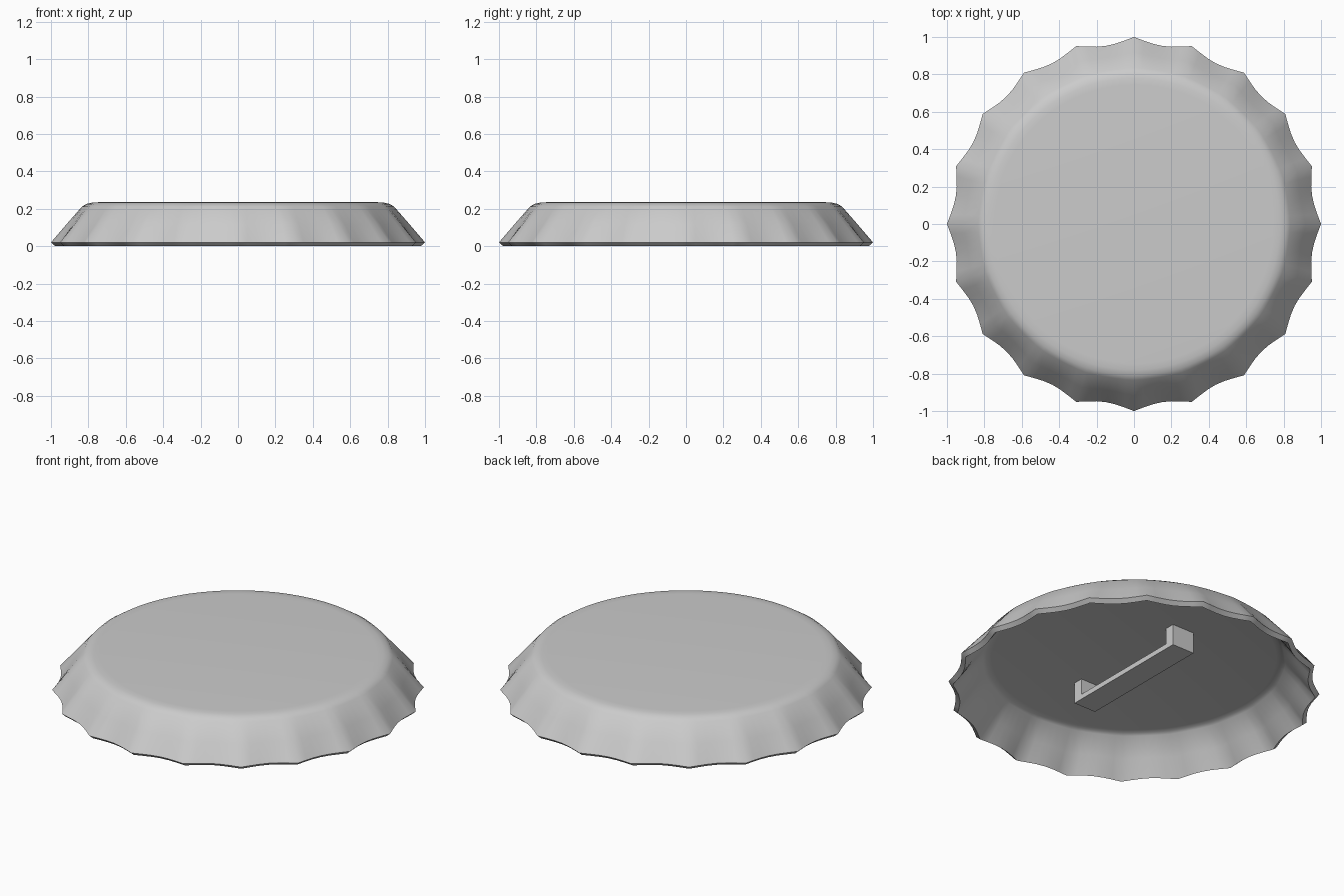
import bpy, bmesh
from math import sin, cos, pi, radians

if "Cube" in bpy.data.objects:
    bpy.data.objects.remove(bpy.data.objects["Cube"])

FLUTES, STEPS = 20, 6
N = FLUTES * STEPS

# Cap section (radius, height, scallop depth): outer top -> rim -> inner floor
SECTION = [
    (0.745, 0.235, 0), (0.78, 0.233, 0), (0.81, 0.226, 0.001), (0.835, 0.211, 0.004),
    (0.918, 0.116, 0.018), (1.0, 0.020, 0.036),
    (0.977, 0.0, 0.036), (0.897, 0.095, 0.018),
    (0.815, 0.190, 0.004), (0.795, 0.200, 0.001), (0.765, 0.205, 0),
]


def finish(bm, name):
    bmesh.ops.recalc_face_normals(bm, faces=bm.faces)
    mesh = bpy.data.meshes.new(name)
    bm.to_mesh(mesh)
    bm.free()
    obj = bpy.data.objects.new(name, mesh)
    bpy.context.collection.objects.link(obj)
    return obj


# Fluted cap shell
bm = bmesh.new()
rings = []
for radius, z, depth in SECTION:
    ring = []
    for i in range(N):
        a = 2 * pi * i / N
        r = radius - depth * sin(pi * (i % STEPS) / STEPS)
        ring.append(bm.verts.new((r * cos(a), r * sin(a), z)))
    rings.append(ring)
for lower, upper in zip(rings, rings[1:]):
    for i in range(N):
        j = (i + 1) % N
        bm.faces.new((lower[i], lower[j], upper[j], upper[i]))
bm.faces.new(rings[0])
bm.faces.new(rings[-1])
cap = finish(bm, "fluted_cap")
bpy.ops.object.select_all(action='DESELECT')
cap.select_set(True)
bpy.context.view_layer.objects.active = cap
bpy.ops.object.shade_smooth_by_angle(angle=radians(50))

# Underside bracket: U-shaped profile in the y-z plane, extruded along x
half = [(0.412, 0.08), (0.412, 0.207), (0.354, 0.207), (0.354, 0.11)]
outline = half + [(-y, z) for y, z in reversed(half)]
bm = bmesh.new()
sides = [[bm.verts.new((x, y, z)) for y, z in outline] for x in (-0.072, 0.072)]
for side in sides:
    bm.faces.new(side)
for i in range(len(outline)):
    j = (i + 1) % len(outline)
    bm.faces.new((sides[0][i], sides[0][j], sides[1][j], sides[1][i]))
finish(bm, "underside_bracket")
